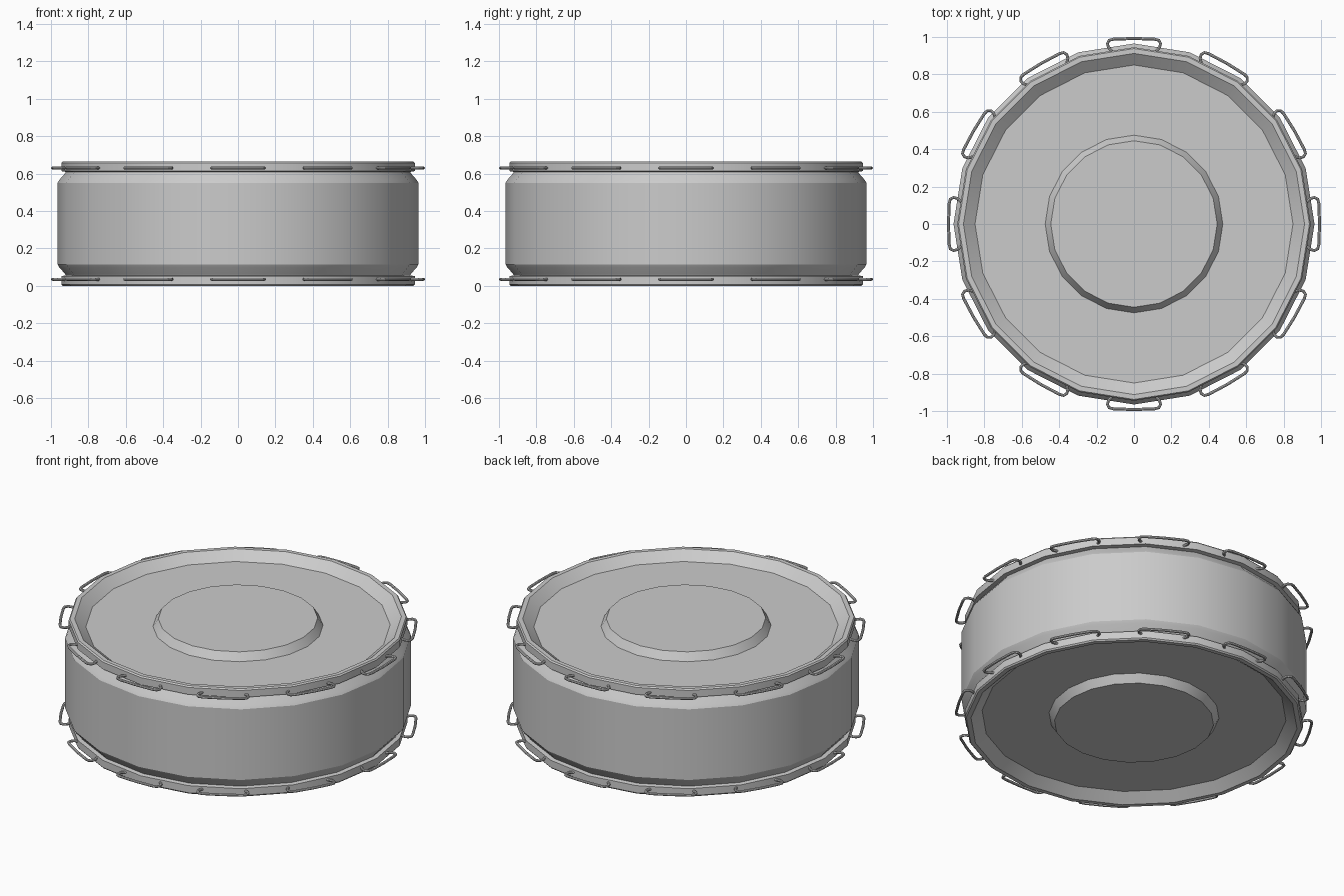
import bpy, bmesh, math
from mathutils import Matrix

if "Cube" in bpy.data.objects:
    bpy.data.objects.remove(bpy.data.objects["Cube"])

SIDES = 20
H = 0.665

grey = bpy.data.materials.new("plain grey")
grey.diffuse_color = (0.6, 0.6, 0.6, 1)
grey.use_nodes = True
grey.node_tree.nodes["Principled BSDF"].inputs["Base Color"].default_value = grey.diffuse_color


def lathe(name, profile):
    """Spin a closed (radius, z) outline around the z axis."""
    bm = bmesh.new()
    rings = []
    for r, z in profile:
        if r == 0:
            rings.append([bm.verts.new((0, 0, z))])
        else:
            rings.append([bm.verts.new((r * math.cos(a), r * math.sin(a), z))
                          for a in (2 * math.pi * i / SIDES for i in range(SIDES))])
    for lo, hi in zip(rings, rings[1:]):
        for i in range(SIDES):
            j = (i + 1) % SIDES
            if len(lo) == 1:
                bm.faces.new((lo[0], hi[j], hi[i]))
            elif len(hi) == 1:
                bm.faces.new((lo[i], lo[j], hi[0]))
            else:
                bm.faces.new((lo[i], lo[j], hi[j], hi[i]))
    bmesh.ops.recalc_face_normals(bm, faces=bm.faces)
    return finish(name, bm)


def finish(name, bm):
    me = bpy.data.meshes.new(name)
    bm.to_mesh(me)
    bm.free()
    ob = bpy.data.objects.new(name, me)
    bpy.context.collection.objects.link(ob)
    me.materials.append(grey)
    bpy.context.view_layer.objects.active = ob
    bpy.ops.object.select_all(action='DESELECT')
    ob.select_set(True)
    bpy.ops.object.shade_smooth_by_angle(angle=math.radians(25))
    return ob


# Drum: lower half outline from bottom centre to the wall, then mirrored upward
half = [(0, 0.003), (0.445, 0.003), (0.475, 0.05), (0.85, 0.05),      # raised disc, floor
        (0.912, 0.0), (0.938, 0.0), (0.945, 0.008), (0.945, 0.052),   # rim
        (0.92, 0.056), (0.925, 0.064), (0.955, 0.098), (0.965, 0.115)]  # groove, shoulder
lathe("drum", half + [(r, H - z) for r, z in reversed(half)])

# Wire loops around both rims
side = [(0.115, 0.92), (0.137, 0.945), (0.142, 0.965), (0.133, 0.982), (0.11, 0.988)]
path = [(-x, y) for x, y in side] + [(0, 0.992)] + side[::-1]
WIRE, RING = 0.008, 8


def add_loop(bm, angle, z):
    rings = []
    for k, (x, y) in enumerate(path):
        a, b = path[max(k - 1, 0)], path[min(k + 1, len(path) - 1)]
        dx, dy = b[0] - a[0], b[1] - a[1]
        d = math.hypot(dx, dy)
        nx, ny = -dy / d, dx / d
        ring = []
        for i in range(RING):
            t = 2 * math.pi * i / RING
            c, s = WIRE * math.cos(t), WIRE * math.sin(t)
            ring.append(bm.verts.new((x + nx * c, y + ny * c, z + s)))
        rings.append(ring)
    for lo, hi in zip(rings, rings[1:]):
        for i in range(RING):
            j = (i + 1) % RING
            bm.faces.new((lo[i], lo[j], hi[j], hi[i]))
    bm.faces.new(rings[0])
    bm.faces.new(rings[-1])
    bmesh.ops.rotate(bm, verts=[v for r in rings for v in r],
                     matrix=Matrix.Rotation(angle, 3, 'Z'))


for name, z in (("lower_wire_loops", 0.035), ("upper_wire_loops", 0.63)):
    bm = bmesh.new()
    for i in range(12):
        add_loop(bm, math.radians(30 * i), z)
    bmesh.ops.recalc_face_normals(bm, faces=bm.faces)
    finish(name, bm)
